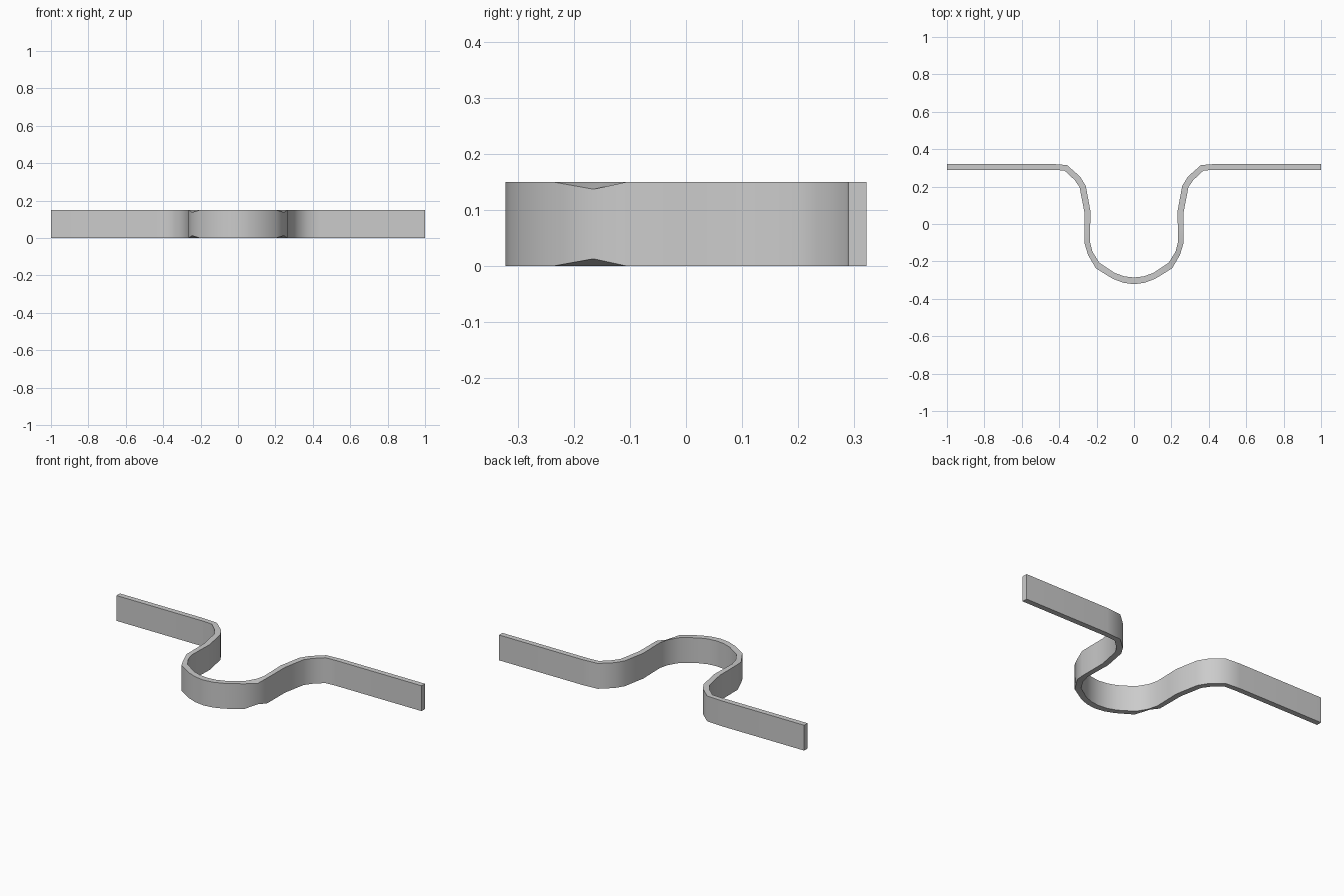
import bpy, bmesh

if "Cube" in bpy.data.objects:
    bpy.data.objects.remove(bpy.data.objects["Cube"])

# Right half of the strip outline, centre to tip: (outer x, y, inner x, y, edge inset)
H = 0.15
half = [
    (0.0, -0.322, 0.0, -0.286, 0),
    (0.058, -0.314, 0.052, -0.280, 0),
    (0.115, -0.292, 0.104, -0.261, 0),
    (0.204, -0.237, 0.186, -0.207, 0),
    (0.246, -0.165, 0.222, -0.148, 0.013),
    (0.264, -0.105, 0.236, -0.095, 0),
    (0.265, 0.0, 0.234, 0.0, 0),
    (0.265, 0.062, 0.232, 0.065, 0),
    (0.291, 0.197, 0.258, 0.204, 0),
    (0.318, 0.236, 0.288, 0.253, 0),
    (0.372, 0.286, 0.358, 0.315, 0),
    (0.440, 0.290, 0.450, 0.322, 0),
    (1.0, 0.290, 1.0, 0.322, 0),
]
left = [(-a, b, -c, d, e) for a, b, c, d, e in reversed(half[1:])]

# Bent strip: a rectangular section bridged along the path
bm = bmesh.new()
rings = []
for ox, oy, ix, iy, inset in left + half:
    rings.append([bm.verts.new(p) for p in (
        (ox, oy, inset), (ox, oy, H - inset), (ix, iy, H), (ix, iy, 0))])
for a, b in zip(rings, rings[1:]):
    for i in range(4):
        j = (i + 1) % 4
        bm.faces.new((a[i], b[i], b[j], a[j]))
bm.faces.new(rings[0])
bm.faces.new(rings[-1][::-1])
bmesh.ops.recalc_face_normals(bm, faces=bm.faces)

mesh = bpy.data.meshes.new("bent_strip")
bm.to_mesh(mesh)
bm.free()
strip = bpy.data.objects.new("bent_strip", mesh)
bpy.context.collection.objects.link(strip)

# Smooth the curve, keep the rims sharp
bpy.context.view_layer.objects.active = strip
strip.select_set(True)
bpy.ops.object.shade_smooth_by_angle(angle=0.7)
